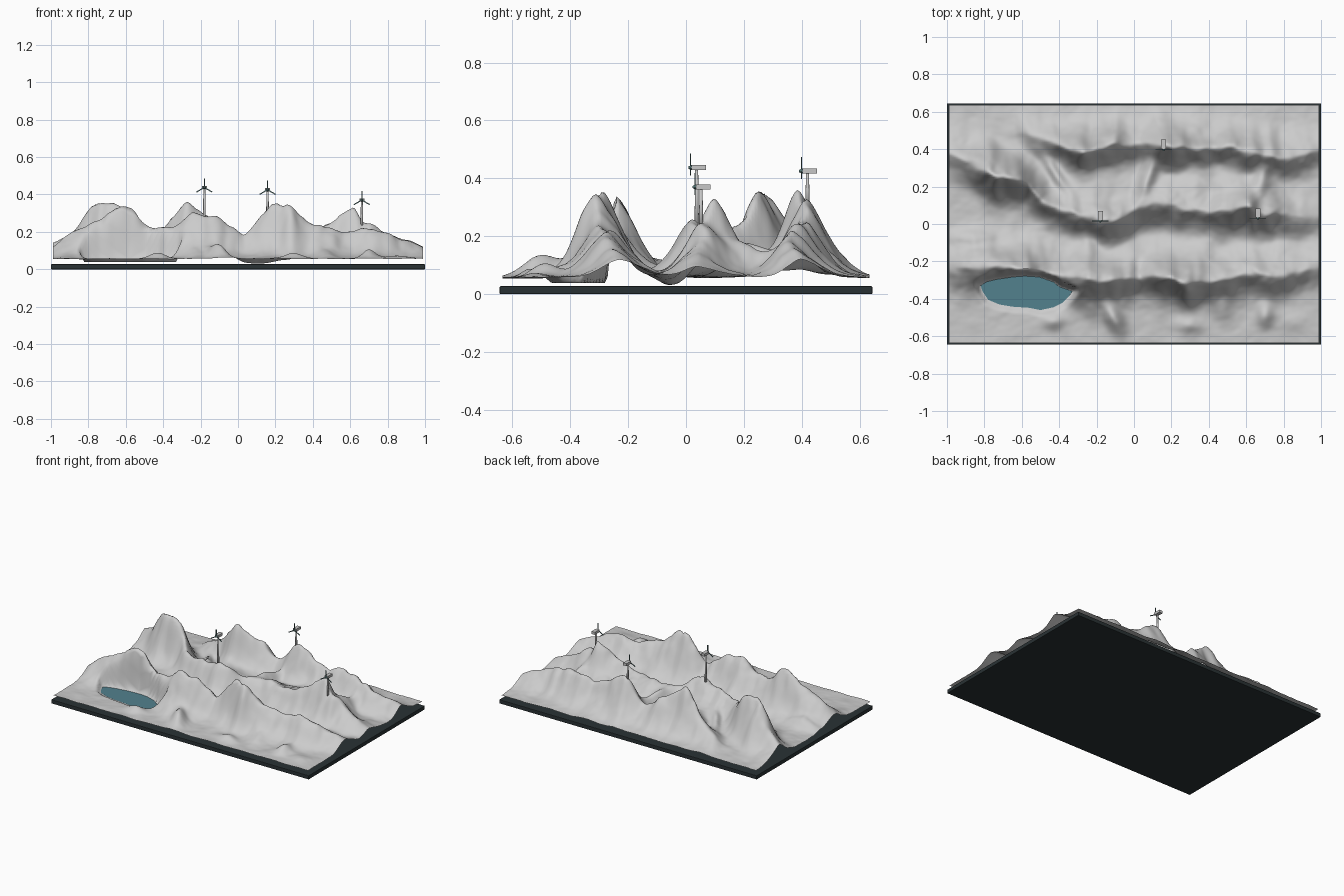
import bpy, bmesh, math
from mathutils import Vector, Matrix, noise

if "Cube" in bpy.data.objects:
    bpy.data.objects.remove(bpy.data.objects["Cube"])


def material(name, rgb):
    m = bpy.data.materials.new(name)
    m.diffuse_color = (*rgb, 1)
    m.use_nodes = True
    m.node_tree.nodes["Principled BSDF"].inputs["Base Color"].default_value = m.diffuse_color
    return m


SNOW = material("pale_grey", (0.60, 0.60, 0.60))
WATER = material("teal_water", (0.085, 0.22, 0.27))
DARK = material("charcoal", (0.022, 0.031, 0.034))
STEEL = material("steel_grey", (0.57, 0.57, 0.57))
ROTOR = material("dark_teal", (0.10, 0.19, 0.19))


def make_object(name, bm, mat, smooth=False):
    me = bpy.data.meshes.new(name)
    bm.to_mesh(me)
    bm.free()
    me.materials.append(mat)
    for p in me.polygons:
        p.use_smooth = smooth
    ob = bpy.data.objects.new(name, me)
    bpy.context.collection.objects.link(ob)
    return ob


def add_box(bm, center, size, rot=Matrix()):
    bmesh.ops.create_cube(bm, size=1, matrix=Matrix.Translation(center) @ rot
                          @ Matrix.Diagonal((*size, 1)))


# Ridge crest lines: (x, y, height)
FRONT = [(-1, -.24, .12), (-.85, -.235, .22), (-.72, -.23, .28), (-.6, -.24, .33),
         (-.5, -.25, .25), (-.41, -.265, .21), (-.33, -.28, .235), (-.25, -.29, .30),
         (-.17, -.30, .295), (-.1, -.295, .28), (-.03, -.29, .23), (.04, -.29, .19),
         (.13, -.29, .28), (.19, -.285, .335), (.27, -.305, .355), (.33, -.30, .30),
         (.42, -.30, .24), (.55, -.28, .20), (.7, -.27, .22), (.85, -.26, .17), (1, -.22, .115)]
MIDDLE = [(-1, .38, .13), (-.9, .33, .20), (-.84, .30, .27), (-.78, .285, .345), (-.71, .26, .355),
          (-.64, .24, .345), (-.57, .205, .27), (-.49, .13, .215), (-.42, .09, .20), (-.34, .065, .225),
          (-.27, .05, .225), (-.18, .02, .255), (-.1, .03, .24), (0, .07, .17), (.15, .11, .18),
          (.3, .09, .18), (.42, .06, .20), (.52, .08, .27), (.6, .10, .33), (.66, .07, .255),
          (.71, .05, .25), (.77, .05, .20), (.87, .04, .14), (1, .04, .085)]
BACK = [(-1, .48, .06), (-.65, .49, .075), (-.55, .47, .13), (-.42, .43, .20), (-.35, .40, .28),
        (-.27, .385, .355), (-.2, .40, .31), (-.1, .43, .24), (.01, .43, .175), (.08, .43, .22),
        (.15, .42, .32), (.22, .41, .33), (.3, .41, .27), (.4, .40, .22), (.5, .40, .24),
        (.6, .39, .245), (.7, .37, .22), (.8, .35, .18), (.9, .38, .155), (1, .41, .11)]
# Foothills, plateaus and hollows: (x, y, rise, x radius, y radius, turn)
MOUNDS = [(-.11, -.50, .08, .045, .09, .5), (.70, -.49, .045, .045, .06, -.1),
          (.30, -.54, .03, .07, .04, 0), (-.43, -.52, .03, .06, .04, 0),
          (.47, -.45, .025, .05, .07, .2), (-.24, -.44, .03, .04, .07, .3),
          (.40, .23, .06, .28, .10, 0), (-.22, .22, .06, .18, .11, 0),
          (.07, .24, .08, .04, .13, -.35), (-.42, .27, .05, .03, .12, .6),
          (.68, .22, .06, .04, .10, -.2), (-.85, -.07, .03, .12, .04, 0),
          (-.25, -.13, .03, .04, .10, 0), (.85, -.52, .015, .1, .06, 0),
          (.10, -.05, -.034, .15, .07, 0)]


def crest(line, x):
    """Smooth crest position and height at x."""
    n = len(line)
    i = max(k for k in range(n - 1) if line[k][0] <= x or k == 0)
    a, b = line[i], line[i + 1]
    p, q = line[max(i - 1, 0)], line[min(i + 2, n - 1)]
    w = b[0] - a[0]
    t = (x - a[0]) / w
    out = []
    for c in (1, 2):
        m0 = (b[c] - p[c]) / (b[0] - p[0]) * w
        m1 = (q[c] - a[c]) / (q[0] - a[0]) * w
        out.append((2*t**3 - 3*t*t + 1) * a[c] + (t**3 - 2*t*t + t) * m0
                   + (3*t*t - 2*t**3) * b[c] + (t**3 - t*t) * m1)
    return out


def height(x, y):
    wx = x + .025 * noise.noise(Vector((x * 5, y * 7, 3)))
    wx = min(1, max(-1, wx))
    wy = y + .016 * noise.noise(Vector((x * 6, y * 4, 9))) + .011 * noise.noise(Vector((x * 16, y * 8, 2)))
    total = 0
    for line, south, north in ((FRONT, .085, .105), (MIDDLE, .085, .105), (BACK, .08, .10)):
        cy, h = crest(line, wx)
        h *= 1 + .07 * noise.noise(Vector((x * 15, cy * 2, 7)))
        d = wy - cy
        # gullies running down the flanks
        gully = .25 * noise.noise(Vector((x * 9, y * 4, 1 + (d > 0))))
        width = (north if d > 0 else south) * (1 + gully * min(1, abs(d) / .04))
        total += max(0, (h - .055) * math.exp(-(abs(d) / width) ** 1.6)) ** 2.5
    rise = total ** .4
    z = .056 + rise
    for mx, my, mh, rx, ry, turn in MOUNDS:
        dx, dy = x - mx, y - my
        u = dx * math.cos(turn) + dy * math.sin(turn)
        v = dy * math.cos(turn) - dx * math.sin(turn)
        fade = 1 if mh < 0 else max(0, 1 - rise / .25)
        z += mh * fade * math.exp(-(u / rx) ** 2 - (v / ry) ** 2)
    z += (.004 + .06 * rise) * noise.fractal(Vector((x * 7, y * 9, 5)), .8, 2, 3)
    return max(z, .03)


# Lake outline, sunk into a hollow of the terrain
SHORE = [(-.82, -.33), (-.79, -.31), (-.74, -.297), (-.66, -.285), (-.58, -.277), (-.5, -.285),
         (-.43, -.31), (-.4, -.335), (-.33, -.36), (-.35, -.39), (-.38, -.42), (-.43, -.445),
         (-.5, -.46), (-.56, -.448), (-.65, -.442), (-.72, -.43), (-.78, -.405), (-.81, -.36)]


def shore_distance(x, y):
    """Distance outside the lake outline, zero inside it."""
    p, inside, best = Vector((x, y)), False, 9
    for (ax, ay), (bx, by) in zip(SHORE, SHORE[1:] + SHORE[:1]):
        if (ay > y) != (by > y) and x < ax + (y - ay) * (bx - ax) / (by - ay):
            inside = not inside
        a, e = Vector((ax, ay)), Vector((bx - ax, by - ay))
        t = min(1, max(0, (p - a).dot(e) / e.length_squared))
        best = min(best, (p - a - e * t).length)
    return 0 if inside else best


def ground(x, y):
    z = height(x, y)
    if -.9 < x < -.25 and -.55 < y < -.2:
        t = max(0, 1 - shore_distance(x, y) / .035)
        z += (min(z, .0375) - z) * t * t * (3 - 2 * t)
    return z


# Mountain terrain: a thin open sheet
bm = bmesh.new()
NX, NY = 190, 122
rows = []
for j in range(NY + 1):
    y = -.635 + 1.27 * j / NY
    rows.append([bm.verts.new((x, y, ground(x, y)))
                 for x in (-.988 + 1.976 * i / NX for i in range(NX + 1))])
for r0, r1 in zip(rows, rows[1:]):
    for i in range(NX):
        bm.faces.new((r0[i], r0[i + 1], r1[i + 1], r1[i]))
make_object("mountain_terrain", bm, SNOW, True)

# Lake surface
bm = bmesh.new()
lake = bm.faces.new([bm.verts.new((x, y, .042)) for x, y in reversed(SHORE)])
bmesh.ops.triangulate(bm, faces=[lake])
make_object("lake", bm, WATER)

# Base board with slightly eased edges
bm = bmesh.new()
add_box(bm, (0, 0, .0135), (2, 1.288, .027))
bmesh.ops.bevel(bm, geom=bm.edges[:], offset=.003, segments=2, affect='EDGES', profile=.5)
make_object("base_board", bm, DARK)


# Wind turbines
def turbine(tag, x, y, hub):
    foot = height(x, y) - .03
    bm = bmesh.new()
    bmesh.ops.create_cone(bm, cap_ends=True, segments=12, radius1=.008, radius2=.005,
                          depth=hub - foot, matrix=Matrix.Translation((x, y, (hub + foot) / 2)))
    make_object("tower_" + tag, bm, STEEL, True)
    bm = bmesh.new()
    add_box(bm, (x, y + .007, hub), (.026, .05, .018))
    make_object("nacelle_" + tag, bm, STEEL)
    bm = bmesh.new()
    bmesh.ops.create_cone(bm, cap_ends=True, segments=12, radius1=.009, radius2=.004, depth=.012,
                          matrix=Matrix.Translation((x, y - .023, hub)) @ Matrix.Rotation(math.pi / 2, 4, 'X'))
    for k in range(3):
        rot = Matrix.Rotation(k * 2 * math.pi / 3, 4, 'Y')
        add_box(bm, Vector((x, y - .021, hub)) + rot @ Vector((0, 0, .025)), (.006, .003, .048), rot)
    make_object("rotor_" + tag, bm, ROTOR)


turbine("left", -.18, .037, .437)
turbine("back", .158, .42, .425)
turbine("right", .662, .052, .37)
